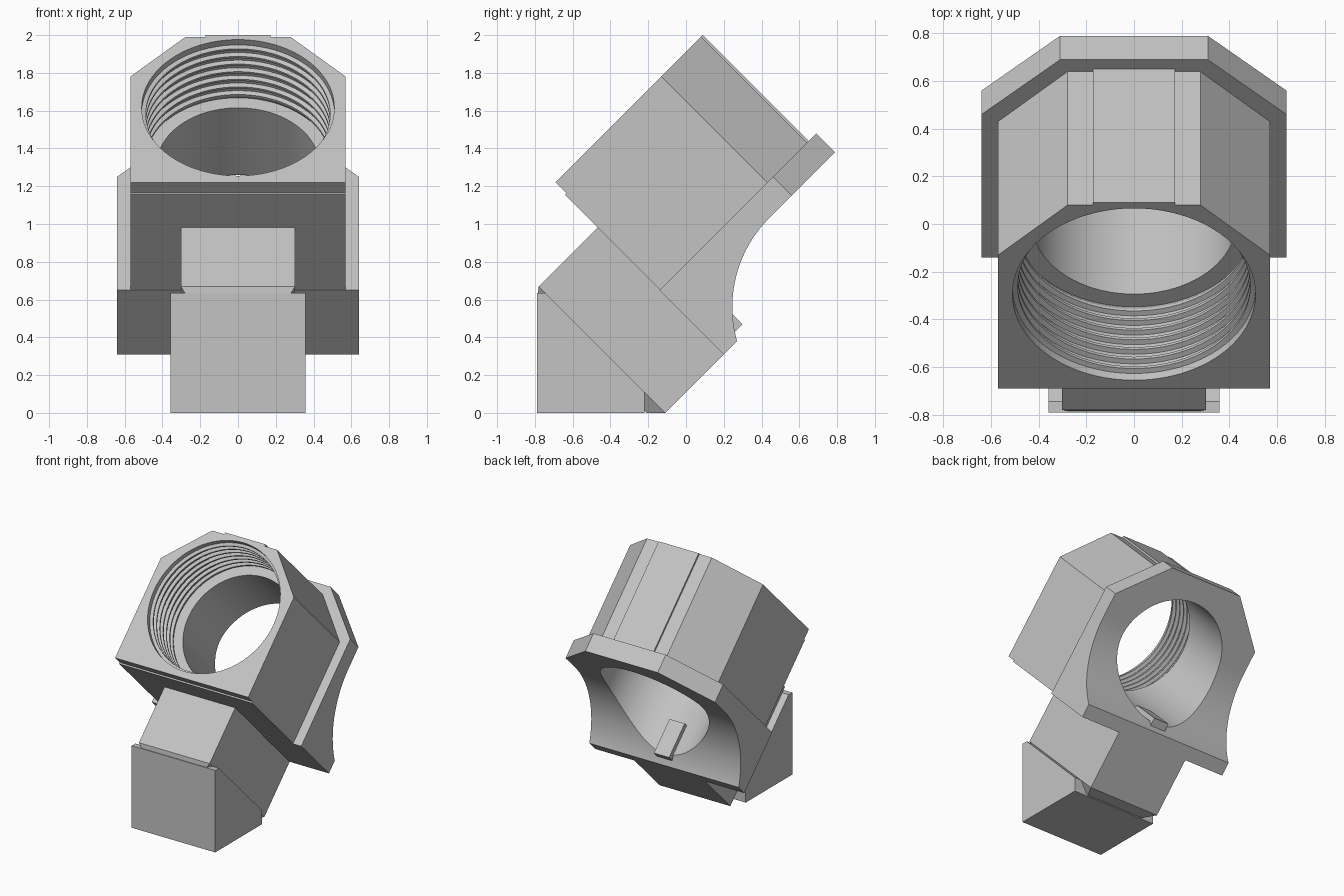
import bpy, bmesh, math
from mathutils import Matrix

cube = bpy.data.objects.get("Cube")
if cube:
    bpy.data.objects.remove(cube, do_unlink=True)

grey = bpy.data.materials.new("light_grey")
grey.use_nodes = True
COLOUR = (0.55, 0.55, 0.55, 1)
grey.diffuse_color = COLOUR
grey.node_tree.nodes["Principled BSDF"].inputs["Base Color"].default_value = COLOUR

# Tilted frame: (x, s, t), s runs down the bore, t runs up across it
TILT = Matrix.Rotation(math.radians(-45), 4, 'X')
BORE_T = 0.934
FRONT, SHOULDER, FLANGE, BACK = -1.351, -0.92, -0.559, -0.078


def make(name, bm, tilted=True):
    bmesh.ops.recalc_face_normals(bm, faces=bm.faces)
    mesh = bpy.data.meshes.new(name)
    bm.to_mesh(mesh)
    bm.free()
    if tilted:
        mesh.transform(TILT)
    mesh.materials.append(grey)
    obj = bpy.data.objects.new(name, mesh)
    bpy.context.collection.objects.link(obj)
    return obj


def loft(name, rings, tilted=True):
    """Skin a list of equal-length point rings and cap both ends."""
    bm = bmesh.new()
    loops = [[bm.verts.new(p) for p in ring] for ring in rings]
    n = len(loops[0])
    for a, b in zip(loops, loops[1:]):
        for i in range(n):
            j = (i + 1) % n
            bm.faces.new((a[i], a[j], b[j], b[i]))
    bm.faces.new(loops[0])
    bm.faces.new(loops[-1])
    return make(name, bm, tilted)


def along_bore(name, half, s0, s1):
    """Extrude a mirrored (x, t) half profile down the bore."""
    pts = half + [(-x, t) for x, t in reversed(half)]
    return loft(name, [[(x, s, t) for x, t in pts] for s in (s0, s1)])


def across(name, pts, w, tilted=True):
    """Extrude a side profile across the width."""
    return loft(name, [[(x, a, b) for a, b in pts] for x in (-w, w)], tilted)


def cut(obj, cutter):
    mod = obj.modifiers.new("cut", 'BOOLEAN')
    mod.operation = 'DIFFERENCE'
    mod.solver = 'EXACT'
    mod.object = cutter
    bpy.context.view_layer.objects.active = obj
    bpy.ops.object.modifier_apply(modifier=mod.name)


# Threaded bore cutter
profile = [(FRONT - 0.05, 0.51)]
PITCH = 0.057
for i in range(7):
    s = FRONT + 0.01 + i * PITCH
    profile += [(s, 0.51), (s + 0.03, 0.51), (s + 0.037, 0.488), (s + 0.05, 0.488)]
profile += [(SHOULDER, 0.505), (SHOULDER, 0.43), (0.3, 0.43)]
SEG = 80
angles = [2 * math.pi * i / SEG for i in range(SEG)]
bore = loft("bore_cutter", [[(r * math.cos(a), s, BORE_T + r * math.sin(a))
                             for a in angles] for s, r in profile])

# Concave saddle cutter for the flange back
R, CS, CT = 0.665, 0.2475, 1.04
arc = [(CS + R * math.cos(a), CT + R * math.sin(a))
       for a in (math.pi * (1 + i / 80) for i in range(41))]
saddle = across("saddle_cutter", [(CS - R, 1.7)] + arc + [(CS, 1.7)], 1)

# Socket body with chamfered top corners
body = along_bore("socket_body", [(0.57, 0.364), (0.57, 1.167), (0.278, 1.464)],
                  FRONT, FLANGE)
cut(body, bore)

# Front lip below and raised strip on top
along_bore("bottom_relief", [(0.57, 0.364), (0.57, 0.376)], -1.27, -1.265)
cut(body, across("lip_cutter", [(-1.5, 0.3), (-1.5, 0.375), (-1.27, 0.375),
                                (-1.27, 0.3)], 1))
along_bore("top_strip", [(0.172, 1.455), (0.172, 1.478)], FRONT, FLANGE)

# Flange with saddle back
flange = along_bore("saddle_flange", [(0.64, 0.36), (0.64, 1.209), (0.31, 1.534)],
                    FLANGE, BACK)
cut(flange, saddle)
cut(flange, bore)

# Small key at the bottom of the bore
along_bore("bore_key", [(0.065, 0.47), (0.065, 0.544)], -0.39, -0.12)

# Neck with a tapered foot
neck_rings = []
for t, w, s0, s1 in [(0.368, 0.303, -1.025, BACK), (-0.078, 0.303, -1.025, BACK),
                     (-0.148, 0.245, -0.969, -0.148)]:
    neck_rings.append([(-w, s0, t), (w, s0, t), (w, s1, t), (-w, s1, t)])
loft("neck", neck_rings)

# Wedge base
across("wedge_base", [(-0.79, 0), (-0.79, 0.635), (-0.745, 0.635),
                      (-0.22, 0.11), (-0.22, 0)], 0.358, tilted=False)

# Remove cutters and smooth the round parts
for obj in list(bpy.context.collection.objects):
    if obj.name.endswith("_cutter"):
        bpy.data.objects.remove(obj, do_unlink=True)
for obj in (body, flange):
    bpy.ops.object.select_all(action='DESELECT')
    obj.select_set(True)
    bpy.context.view_layer.objects.active = obj
    bpy.ops.object.shade_smooth_by_angle(angle=math.radians(20))
